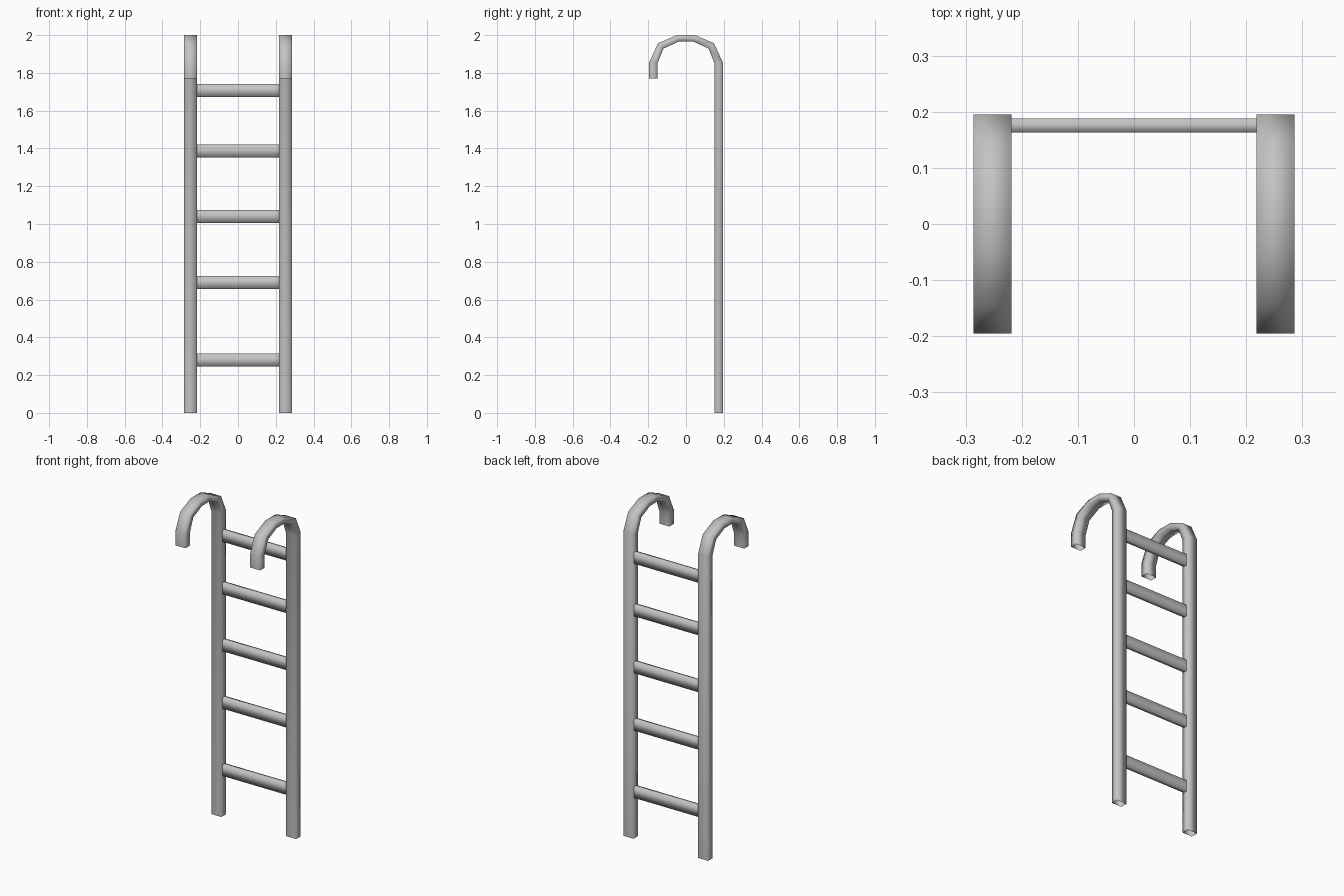
import bpy
import bmesh

cube = bpy.data.objects.get("Cube")
if cube:
    bpy.data.objects.remove(cube, do_unlink=True)

metal = bpy.data.materials.new("grey metal")
metal.use_nodes = True
GREY = (0.55, 0.55, 0.55, 1)
metal.diffuse_color = GREY
metal.node_tree.nodes["Principled BSDF"].inputs["Base Color"].default_value = GREY


def tube(name, rings):
    """Join four-cornered rings into an open, smooth-shaded tube."""
    bm = bmesh.new()
    loops = [[bm.verts.new(p) for p in ring] for ring in rings]
    for a, b in zip(loops, loops[1:]):
        for i in range(4):
            j = (i + 1) % 4
            bm.faces.new((a[i], a[j], b[j], b[i]))
    bmesh.ops.recalc_face_normals(bm, faces=bm.faces)
    for face in bm.faces:
        face.smooth = True
    mesh = bpy.data.meshes.new(name)
    bm.to_mesh(mesh)
    bm.free()
    mesh.materials.append(metal)
    obj = bpy.data.objects.new(name, mesh)
    bpy.context.collection.objects.link(obj)
    return obj


# Side profile of the hook: (outer y, outer z, inner y, inner z), back half
half_arch = [(0.195, 1.855, 0.152, 1.847),
             (0.148, 1.957, 0.119, 1.929),
             (0.048, 2.0, 0.036, 1.967)]
arch = half_arch + [(-a, b, -c, d) for a, b, c, d in reversed(half_arch)]
profile = [(0.195, 0, 0.152, 0)] + arch + [(-0.195, 1.77, -0.152, 1.77)]

# Side rails, each sweeping up and over into a hook
INNER, OUTER = 0.218, 0.286
for side, sign in (("left", 1), ("right", -1)):
    x0, x1 = sign * INNER, sign * OUTER
    tube(side + "_rail", [[(x0, oy, oz), (x1, oy, oz), (x1, iy, iz), (x0, iy, iz)]
                          for oy, oz, iy, iz in profile])

# Rungs, flat bars between the rails
FRONT, BACK, HALF = 0.163, 0.188, 0.034
for n, z in enumerate((0.28, 0.69, 1.04, 1.387, 1.707), 1):
    tube(f"rung_{n}", [[(x, FRONT, z - HALF), (x, BACK, z - HALF),
                        (x, BACK, z + HALF), (x, FRONT, z + HALF)]
                       for x in (-INNER, INNER)])
